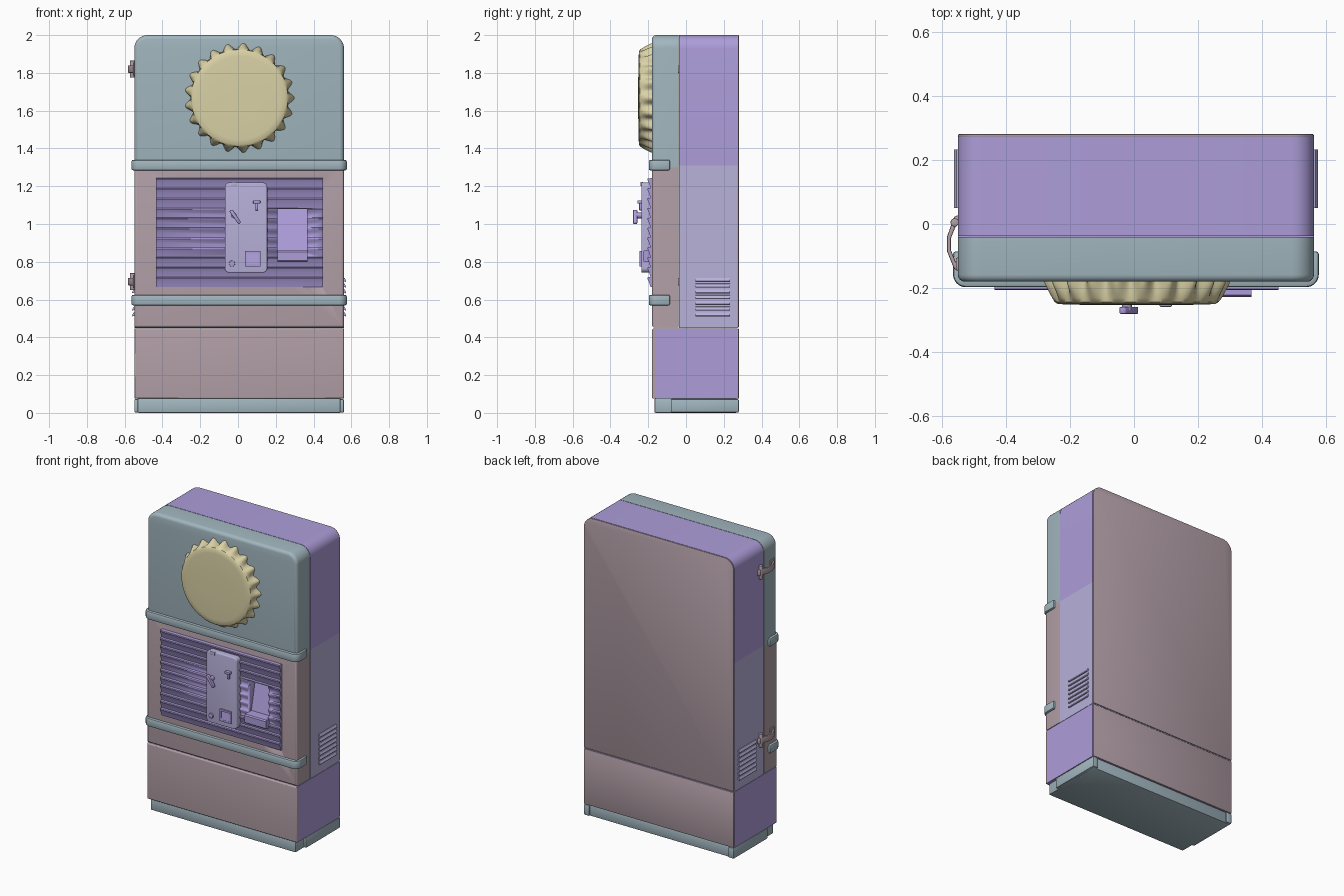
import bpy, bmesh, math
from mathutils import Vector
from math import sin, cos, pi

if "Cube" in bpy.data.objects:
    bpy.data.objects.remove(bpy.data.objects["Cube"])

def material(name, rgb):
    m = bpy.data.materials.new(name)
    m.diffuse_color = (*rgb, 1)
    m.use_nodes = True
    m.node_tree.nodes["Principled BSDF"].inputs["Base Color"].default_value = m.diffuse_color
    return m

TEAL = material("teal", (0.36, 0.47, 0.52))
MAUVE = material("mauve", (0.45, 0.35, 0.39))
PURPLE = material("purple", (0.42, 0.34, 0.70))
LILAC = material("lilac", (0.48, 0.44, 0.70))
CREAM = material("cream", (0.70, 0.64, 0.38))

CX, HW = 0.006, 0.555            # cabinet centre and half width
X0, X1 = CX - HW, CX + HW
AXES = {'x': lambda a, b, h: (h, a, b), 'y': lambda a, b, h: (a, h, b), 'z': lambda a, b, h: (a, b, h)}

def finish(bm, name, mat, bevel=0, segs=2):
    bmesh.ops.recalc_face_normals(bm, faces=bm.faces)
    me = bpy.data.meshes.new(name)
    bm.to_mesh(me)
    bm.free()
    me.materials.append(mat)
    ob = bpy.data.objects.new(name, me)
    bpy.context.collection.objects.link(ob)
    bpy.context.view_layer.objects.active = ob
    bpy.ops.object.select_all(action='DESELECT')
    ob.select_set(True)
    if bevel:
        m = ob.modifiers.new("bevel", 'BEVEL')
        m.width, m.segments, m.limit_method = bevel, segs, 'ANGLE'
        bpy.ops.object.modifier_apply(modifier="bevel")
    bpy.ops.object.shade_smooth_by_angle(angle=math.radians(35))
    return ob

def prism(name, pts, axis, lo, hi, mat, bevel=0, front=0):
    """Extrude a 2D outline along an axis; 'front' rounds only the rim at lo."""
    bm = bmesh.new()
    f = AXES[axis]
    a = [bm.verts.new(f(p, q, lo)) for p, q in pts]
    b = [bm.verts.new(f(p, q, hi)) for p, q in pts]
    cap = bm.faces.new(a)
    bm.faces.new(b[::-1])
    for i in range(len(a)):
        j = (i + 1) % len(a)
        bm.faces.new((a[i], a[j], b[j], b[i]))
    if front:
        bmesh.ops.recalc_face_normals(bm, faces=bm.faces)
        bmesh.ops.bevel(bm, geom=list(cap.edges), offset=front, segments=4, profile=0.5, affect='EDGES')
    return finish(bm, name, mat, bevel)

def rrect(x0, x1, z0, z1, top=0.0, bottom=0.0, n=8):
    pts = []
    for cx, cz, sx, sz, r, st in ((x0, z0, 1, 1, bottom, pi), (x1, z0, -1, 1, bottom, 1.5 * pi),
                                  (x1, z1, -1, -1, top, 0), (x0, z1, 1, -1, top, pi / 2)):
        if not r:
            pts.append((cx, cz))
            continue
        for k in range(n + 1):
            t = st + pi / 2 * k / n
            pts.append((cx + sx * r + r * cos(t), cz + sz * r + r * sin(t)))
    return pts

def box(name, x0, x1, y0, y1, z0, z1, mat, bevel=0):
    return prism(name, rrect(x0, x1, z0, z1), 'y', y0, y1, mat, bevel)

def rod(name, p, q, r, mat, segs=20, bevel=0):
    p, q = Vector(p), Vector(q)
    bm = bmesh.new()
    bmesh.ops.create_cone(bm, cap_ends=True, segments=segs, radius1=r, radius2=r, depth=(q - p).length)
    rot = (q - p).to_track_quat('Z', 'Y')
    for v in bm.verts:
        v.co = rot @ v.co + (p + q) / 2
    return finish(bm, name, mat, bevel)

# Cabinet shell and flat back
prism("cabinet_upper", rrect(X0, X1, 1.31, 2.0, 0.07), 'y', -0.037, 0.272, PURPLE)
box("cabinet_lower", X0, X1, -0.037, 0.272, 0.45, 1.31, LILAC)
prism("back_panel", rrect(X0, X1, 0.452, 2.0, 0.07), 'y', 0.272, 0.28, MAUVE, 0.004)
# Base box with front and back plates
box("base_box", X0, X1, -0.162, 0.272, 0.075, 0.448, PURPLE)
prism("base_front", rrect(X0, X1, 0.075, 0.446), 'y', -0.18, -0.162, MAUVE, front=0.008)
box("base_back", X0, X1, 0.272, 0.28, 0.075, 0.446, MAUVE, 0.004)
# Plinth with side runners
box("plinth", X0 + 0.018, X1 - 0.018, -0.167, 0.268, 0, 0.077, TEAL, 0.006)
for s, x in ((1, X0), (-1, X1)):
    xs = sorted((x, x + s * 0.04))
    box("plinth_runner", *xs, -0.08, 0.28, 0.002, 0.073, TEAL, 0.006)
# Two-part door
prism("door_upper", rrect(X0, X1, 1.30, 2.0, 0.07), 'y', -0.18, -0.04, TEAL, front=0.022)
door = prism("door_lower", rrect(X0, X1, 0.452, 1.32), 'y', -0.18, -0.04, MAUVE, front=0.014)

# Trim bands wrapping the door
def u_path(inset, r, yb, yf):
    x0, x1 = X0 - 0.015 + inset, X1 + 0.015 - inset
    return [(x0, yb)] + rrect(x0, x1, yf + inset, 0, bottom=r)[:18] + [(x1, yb)]
for z in (0.597, 1.312):
    prism("trim_band", u_path(0, 0.04, -0.085, -0.197) + u_path(0.03, 0.012, -0.085, -0.197)[::-1],
          'z', z - 0.028, z + 0.028, TEAL, 0.009)

# Crown cap: flared skirt with 21 flutes and a slightly domed face
TEETH, N = 21, 21 * 10
bm = bmesh.new()
rows = [(-0.165, 0.275, 0.017), (-0.185, 0.274, 0.016), (-0.208, 0.268, 0.010), (-0.23, 0.262, 0.004),
        (-0.243, 0.256, 0), (-0.249, 0.246, 0), (-0.251, 0.22, 0), (-0.253, 0.1, 0)]
rings = []
for y, r, amp in rows:
    rings.append([bm.verts.new((0.008 + (r + amp * cos(TEETH * t)) * cos(t), y,
                                1.667 + (r + amp * cos(TEETH * t)) * sin(t)))
                  for t in (2 * pi * k / N for k in range(N))])
for a, b in zip(rings, rings[1:]):
    for i in range(N):
        j = (i + 1) % N
        bm.faces.new((a[i], a[j], b[j], b[i]))
bm.faces.new(rings[0])
bm.faces.new(rings[-1])
finish(bm, "crown_cap", CREAM)

# Louvred front panel
RIBS, ZB, ZT = 11, 0.667, 1.243
h = (ZT - ZB) / RIBS
prof = [(-0.17, ZB)]
for i in range(RIBS):
    z = ZB + i * h
    prof += [(-0.188, z), (-0.197, z + h * 0.55), (-0.205, z + h * 0.85), (-0.203, z + h * 0.97)]
prof += [(-0.17, ZT)]
panel = prism("louvred_panel", prof, 'x', -0.435, 0.45, PURPLE)

# Dispensing recess with sloping back, and its lip
cutter = prism("recess_cutter", [(-0.25, 0.83), (-0.165, 0.83), (-0.11, 1.08), (-0.25, 1.08)],
               'x', 0.21, 0.365, PURPLE)
cutter.hide_render = True
cutter.hide_viewport = False
cutter.display_type = 'WIRE'
for ob in (door, panel):
    m = ob.modifiers.new("recess", 'BOOLEAN')
    m.operation, m.object, m.solver = 'DIFFERENCE', cutter, 'EXACT'
    m.material_mode = 'TRANSFER'
    bpy.context.view_layer.objects.active = ob
    bpy.ops.object.modifier_apply(modifier="recess")
bpy.data.objects.remove(cutter)
prism("recess_lip", [(-0.15, 0.80), (-0.222, 0.80), (-0.228, 0.806), (-0.228, 0.852), (-0.222, 0.86), (-0.15, 0.86)],
      'x', 0.208, 0.367, PURPLE)

# Coin mechanism plate and its fittings
YP = -0.236
prism("coin_plate", rrect(-0.07, 0.155, 0.742, 1.22, 0.025, 0.025), 'y', YP, -0.18, LILAC, front=0.006)
box("plate_tab", -0.038, -0.004, YP - 0.006, YP + 0.01, 1.2, 1.222, LILAC, 0.002)
box("coin_slot_top", 0.08, 0.118, -0.258, YP + 0.01, 1.108, 1.124, PURPLE, 0.003)
box("coin_slot_stem", 0.092, 0.106, -0.248, YP + 0.01, 1.072, 1.11, PURPLE, 0.003)
rod("plate_lock", (-0.032, YP + 0.01, 0.79), (-0.032, YP - 0.009, 0.79), 0.016, PURPLE, 24, 0.003)
rod("lever_pivot", (-0.022, YP + 0.01, 1.045), (-0.022, -0.27, 1.045), 0.015, PURPLE)
prism("lever_arm", [(-0.046, 1.066), (-0.04, 1.076), (-0.026, 1.074), (0.014, 1.012), (0.012, 1.002), (0.002, 1.0)],
      'y', -0.28, -0.258, PURPLE, 0.004)
for n, a in (("left", (0.036, 0.046, 0.776, 0.856)), ("right", (0.108, 0.118, 0.776, 0.856)),
             ("bottom", (0.046, 0.108, 0.776, 0.788)), ("top", (0.046, 0.108, 0.844, 0.856))):
    box("coin_return_" + n, a[0], a[1], YP - 0.009, YP + 0.01, a[2], a[3], PURPLE)
prism("coin_return_flap", [(YP + 0.01, 0.788), (YP - 0.008, 0.788), (YP - 0.001, 0.844), (YP + 0.01, 0.844)],
      'x', 0.046, 0.108, PURPLE)

# Side vents: seven hooded slats on each side
for s, x in ((-1, X0), (1, X1)):
    for i in range(7):
        z = 0.52 + i * 0.0305
        prism("vent_slat", [(x - s * 0.005, z + 0.013), (x + s * 0.004, z + 0.011), (x + s * 0.012, z - 0.005),
                            (x + s * 0.01, z - 0.009), (x - s * 0.005, z - 0.004)][::1],
              'y', 0.05, 0.232, LILAC)

# Hinges on the left side
arch = [(0.006, 0.03), (-0.012, 0.022), (-0.034, -0.04), (-0.034, -0.085), (-0.012, -0.14), (0.006, -0.147),
        (0.006, -0.125), (-0.006, -0.12), (-0.022, -0.08), (-0.022, -0.045), (-0.004, 0.0), (0.006, 0.005)]
for z in (0.695, 1.82):
    prism("hinge_arm", [(X0 + a, b) for a, b in arch], 'z', z - 0.02, z + 0.02, MAUVE, 0.004)
    rod("hinge_pin", (X0 - 0.01, 0.005, z - 0.045), (X0 - 0.01, 0.005, z + 0.045), 0.013, MAUVE, 16, 0.003)
    box("hinge_leaf", X0 - 0.006, X0 + 0.01, -0.145, -0.105, z - 0.035, z + 0.035, MAUVE, 0.003)
